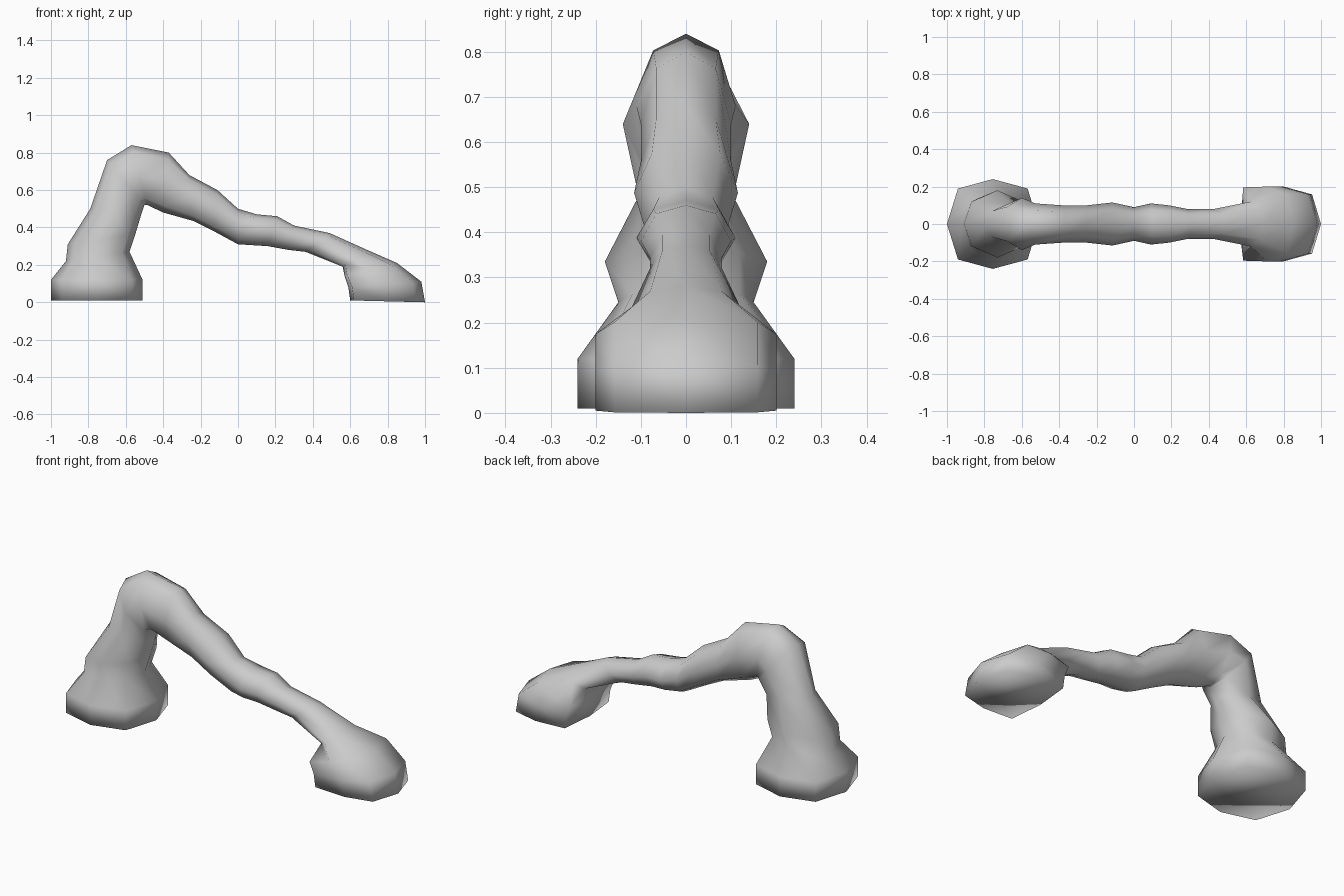
import bpy, bmesh
from mathutils import Vector

if "Cube" in bpy.data.objects:
    bpy.data.objects.remove(bpy.data.objects["Cube"])

# Octagonal rings along the bent limb: outer x, outer z, inner x, inner z, half width
RINGS = [
    (-1.00, .01, -.51, .01, .24), (-1.00, .12, -.51, .12, .24),
    (-.92, .22, -.58, .27, .15), (-.91, .31, -.55, .36, .18),
    (-.79, .50, -.52, .46, .105), (-.70, .76, -.50, .52, .14),
    (-.57, .84, -.485, .52, .11), (-.37, .80, -.40, .48, .10),
    (-.26, .68, -.24, .435, .10), (-.11, .60, -.12, .375, .115),
    (0, .50, 0, .31, .09), (.10, .47, .08, .305, .11),
    (.21, .46, .16, .30, .10), (.30, .41, .27, .28, .08),
    (.49, .37, .36, .27, .08), (.69, .28, .56, .19, .12),
    (.85, .21, .57, .14, .20), (.98, .11, .59, .08, .20),
    (1.00, 0, .60, .01, .20),
]


def ring_points(i, ring):
    ax, az, bx, bz, w = ring
    a, b = Vector((ax, 0, az)), Vector((bx, 0, bz))
    c, h = (a + b) / 2, (a - b) / 2
    foot = i < 3 or i > 15
    front = (.76, .79) if foot else (.77, .66)
    # The heel of the right foot is squarer than the other corners
    back = (-.9, .98) if i > 15 else (-front[0], front[1])
    half = [(1, 0), front, (0, 1), back, (-1, 0)]
    profile = half + [(u, -v) for u, v in half[3:0:-1]]
    return [c + h * u + Vector((0, w * v, 0)) for u, v in profile]


# Loft the rings into one closed arched limb with two feet
bm = bmesh.new()
loops = [[bm.verts.new(p) for p in ring_points(i, r)] for i, r in enumerate(RINGS)]
for lo, hi in zip(loops, loops[1:]):
    for k in range(8):
        n = (k + 1) % 8
        bm.faces.new((lo[k], lo[n], hi[n], hi[k]))

# Soles
bm.faces.new(loops[0])
bm.faces.new(loops[-1])
bmesh.ops.recalc_face_normals(bm, faces=bm.faces)
for f in bm.faces:
    f.smooth = True

mesh = bpy.data.meshes.new("arched_limb")
bm.to_mesh(mesh)
bm.free()
limb = bpy.data.objects.new("arched_limb", mesh)
bpy.context.collection.objects.link(limb)
